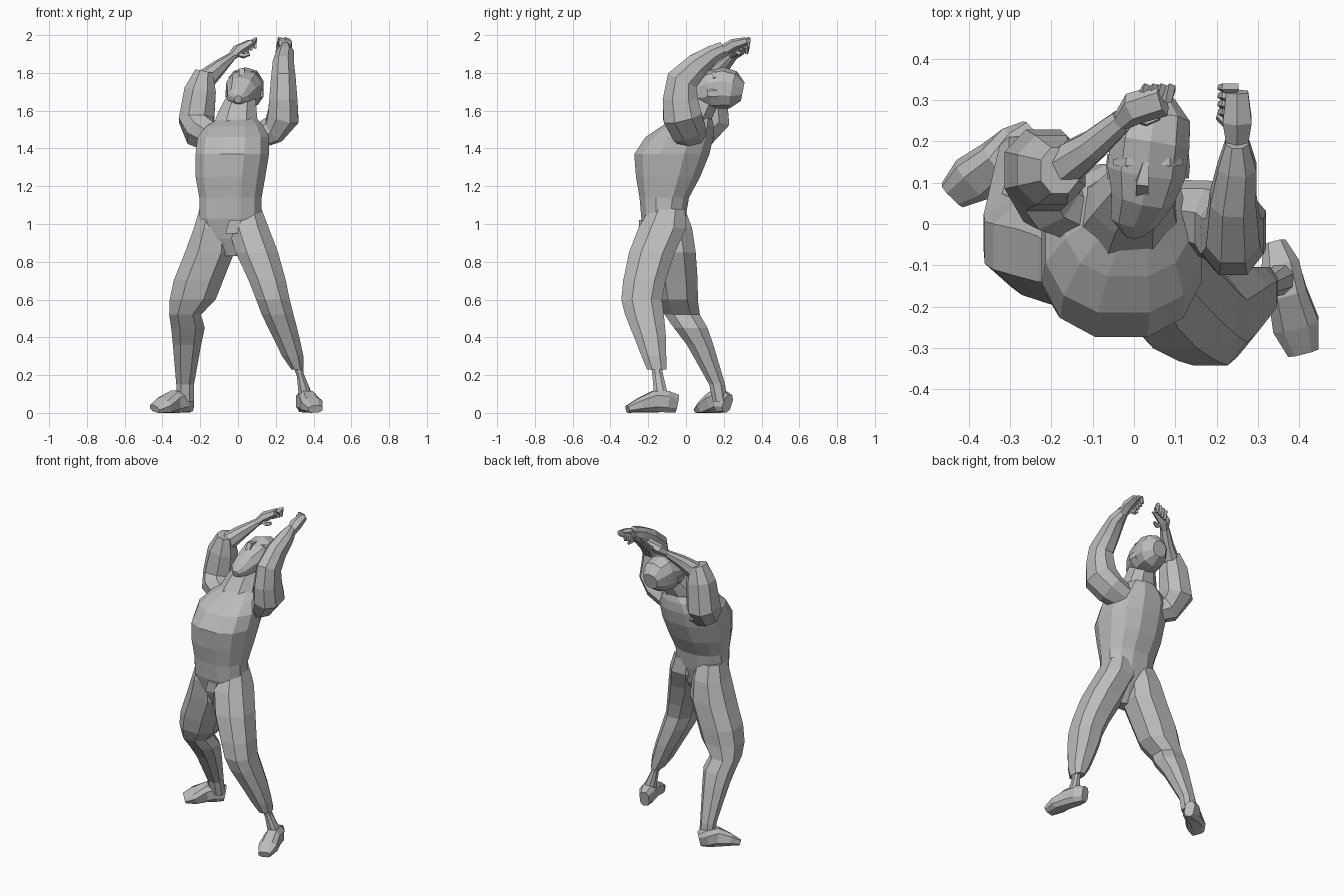
import bpy, bmesh, math
from mathutils import Vector

default_cube = bpy.data.objects.get("Cube")
if default_cube:
    bpy.data.objects.remove(default_cube, do_unlink=True)

grey = bpy.data.materials.new("plain_grey")
grey.use_nodes = True
colour = (.5, .5, .5, 1)
grey.diffuse_color = colour
grey.node_tree.nodes["Principled BSDF"].inputs["Base Color"].default_value = colour


def skin(name, rings):
    """Join rings of points into one closed, flat-shaded object."""
    bm = bmesh.new()
    rows = [[bm.verts.new((p.x, p.y, max(p.z, 0))) for p in ring] for ring in rings]
    sides = len(rows[0])
    for lower, upper in zip(rows, rows[1:]):
        for i in range(sides):
            j = (i + 1) % sides
            bm.faces.new((lower[i], lower[j], upper[j], upper[i]))
    bm.faces.new(rows[0])
    bm.faces.new(rows[-1])
    bmesh.ops.recalc_face_normals(bm, faces=bm.faces)
    mesh = bpy.data.meshes.new(name)
    bm.to_mesh(mesh)
    bm.free()
    mesh.materials.append(grey)
    part = bpy.data.objects.new(name, mesh)
    bpy.context.collection.objects.link(part)


def oval(centre, across, along, sides, squareness):
    """Ring of points; a lower squareness power gives boxier corners."""
    points = []
    for i in range(sides):
        angle = math.tau * (i + .5) / sides
        c, s = math.cos(angle), math.sin(angle)
        points.append(centre + across * math.copysign(abs(c) ** squareness, c)
                      + along * math.copysign(abs(s) ** squareness, s))
    return points


def stack(name, levels, sides=8, squareness=.85):
    """Level rings, each given as height, x limits and y limits."""
    rings = []
    for z, left, right, front, back in levels:
        centre = Vector((left + right, front + back, z + z)) / 2
        across = Vector((right - left, 0, 0)) / 2
        along = Vector((0, back - front, 0)) / 2
        rings.append(oval(centre, across, along, sides, squareness))
    skin(name, rings)


def limb(name, path, across=Vector((1, 0, 0)), sides=8, squareness=.9):
    """Rings square to a path, each given as a point, half width and half depth."""
    points = [Vector(step[:3]) for step in path]
    last = len(points) - 1
    rings = []
    for i, (centre, step) in enumerate(zip(points, path)):
        tangent = (points[min(i + 1, last)] - points[max(i - 1, 0)]).normalized()
        u = (across - tangent * across.dot(tangent)).normalized()
        rings.append(oval(centre, u * step[3], tangent.cross(u) * step[4], sides, squareness))
    skin(name, rings)


def digit(name, root, middle, tip, radius, across):
    """A finger or thumb, bent at one joint and narrowing to its tip."""
    joints = (root, middle, tip)
    path = [(*joint, radius * taper, radius * taper)
            for joint, taper in zip(joints, (1, 1, .7))]
    limb(name, path, across, sides=5)


forward, upward = Vector((0, 1, 0)), Vector((0, 0, 1))

# Trunk
stack("torso", [(.83, -.09, .02, -.17, -.09), (.92, -.17, .1, -.21, -.03),
                (1.03, -.21, .13, -.24, 0), (1.14, -.21, .13, -.25, .02),
                (1.25, -.23, .15, -.27, .08), (1.37, -.23, .17, -.28, .13),
                (1.46, -.22, .17, -.22, .15), (1.52, -.17, .14, -.13, .15),
                (1.56, -.1, .1, -.05, .14)], sides=12)
stack("belt_buckle", [(.95, -.07, 0, -.25, -.2), (1.02, -.05, .02, -.25, -.2)],
      sides=4, squareness=.3)

# Legs
stack("left_leg", [(1.08, -.05, .13, -.2, 0), (.98, -.06, .17, -.26, .01),
                   (.85, -.02, .22, -.31, -.05), (.7, .05, .26, -.34, -.1),
                   (.6, .09, .28, -.35, -.12), (.52, .12, .3, -.33, -.11),
                   (.4, .18, .33, -.28, -.1), (.3, .23, .35, -.24, -.1),
                   (.23, .28, .35, -.21, -.1)])
stack("right_leg", [(1.08, -.21, -.03, -.19, 0), (.98, -.24, -.02, -.21, .04),
                    (.85, -.29, -.01, -.2, .06), (.7, -.35, -.07, -.18, .07),
                    (.6, -.37, -.11, -.16, .07), (.52, -.37, -.19, -.12, .08),
                    (.45, -.36, -.17, -.07, .12), (.36, -.35, -.19, 0, .15),
                    (.15, -.33, -.23, .12, .21), (.06, -.33, -.23, .14, .22)])
limb("left_ankle", [(.31, -.16, .28, .03, .03), (.33, -.15, .2, .02, .03),
                    (.36, -.13, .08, .04, .04)])

# Feet: heel to toe, with the profile set by rule
for name, heel, toe in (("left_foot", Vector((.34, -.05, 0)), Vector((.41, -.31, 0))),
                        ("right_foot", Vector((-.25, .22, 0)), Vector((-.44, .07, 0)))):
    path = []
    for share, width, height in ((0, .03, .05), (.2, .05, .06), (.45, .05, .06),
                                 (.75, .06, .04), (1, .04, .02)):
        centre = heel.lerp(toe, share) + upward * height
        path.append((*centre, width, height))
    limb(name, path, squareness=.7)

# Arms
limb("left_arm", [(.1, .03, 1.46, .06, .08), (.19, .01, 1.5, .07, .1),
                  (.24, -.02, 1.57, .09, .11), (.24, -.03, 1.66, .08, .1),
                  (.24, -.02, 1.76, .07, .09), (.24, .06, 1.84, .06, .07),
                  (.25, .14, 1.9, .05, .05), (.25, .2, 1.93, .03, .04)])
limb("right_upper_arm", [(-.11, .03, 1.44, .07, .09), (-.2, .07, 1.49, .09, .1),
                         (-.22, .13, 1.55, .1, .11), (-.2, .13, 1.71, .09, .09),
                         (-.18, .13, 1.81, .05, .06)])
limb("right_forearm", [(-.2, .12, 1.74, .06, .06), (-.1, .19, 1.83, .04, .04),
                       (-.03, .25, 1.89, .02, .03)], across=upward)

# Hands: palm, four curled fingers and a thumb
limb("left_palm", [(.25, .2, 1.92, .03, .03), (.25, .25, 1.95, .04, .03),
                   (.25, .32, 1.97, .03, .02)], sides=6)
limb("right_palm", [(-.04, .24, 1.88, .02, .02), (0, .28, 1.92, .03, .04),
                    (.07, .3, 1.96, .02, .04)], across=upward, sides=6)
for i, finger in enumerate(("index", "middle", "ring", "little")):
    knuckle = Vector((.25, .33, 1.97)) - Vector((0, .02, .01)) * i
    bend = knuckle + Vector((-.03, 0, .01))
    digit(f"left_{finger}_finger", knuckle, bend, bend - Vector((.01, 0, .04)), .013, forward)
    knuckle = Vector((.02, .3, 1.93)) + Vector((.02, 0, .01)) * i
    bend = knuckle + Vector((.01, .03, .02))
    digit(f"right_{finger}_finger", knuckle, bend, bend - Vector((0, .01, .05)), .013,
          Vector((1, 0, 0)))
digit("left_thumb", (.24, .23, 1.93), (.21, .26, 1.91), (.22, .29, 1.9), .014, upward)
digit("right_thumb", (0, .26, 1.9), (.03, .25, 1.89), (.06, .26, 1.9), .014, upward)

# Neck and head, thrown back
limb("neck", [(-.01, .03, 1.5, .13, .12), (0, .05, 1.57, .11, .09),
              (.02, .1, 1.66, .08, .08)])
limb("head", [(0, -.03, 1.66, .02, .02), (0, .01, 1.67, .06, .05),
              (.02, .07, 1.7, .08, .08), (.03, .13, 1.71, .1, .1),
              (.04, .2, 1.72, .1, .11), (.05, .25, 1.71, .09, .1),
              (.05, .3, 1.7, .05, .05)], sides=10)
limb("nose", [(.02, .07, 1.77, .02, .01), (.02, .1, 1.81, .02, .02),
              (.03, .15, 1.81, .01, .01)], sides=4)

# Brows and ears, mirrored about the middle of the face
for name, sign in (("right", -1), ("left", 1)):
    middle = Vector((.034, .15, 1.8))
    side = Vector((sign, 0, 0))
    limb(name + "_brow", [(*(middle + side * .01), .01, .01),
                          (*(middle + side * .05), .014, .012),
                          (*(middle + side * .08 - upward * .03), .01, .01)],
         across=forward, sides=4)
    ear = middle + side * .09 - upward * .11
    limb(name + "_ear", [(*(ear - forward * .04), .01, .02), (*(ear - forward * .01), .013, .03),
                         (*(ear + forward * .02), .01, .03)], sides=6)
